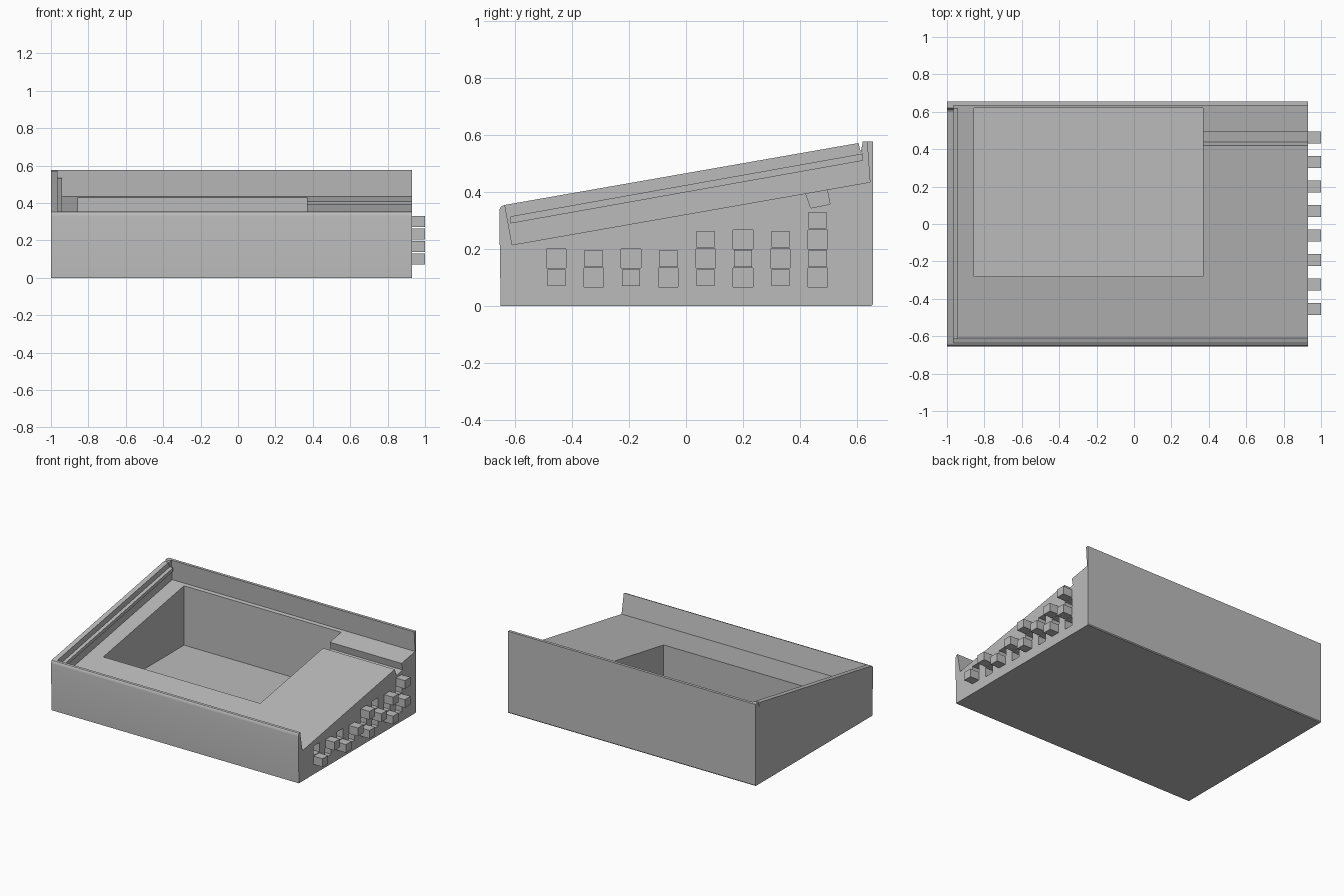
import bpy
import bmesh

if "Cube" in bpy.data.objects:
    bpy.data.objects.remove(bpy.data.objects["Cube"], do_unlink=True)

grey = bpy.data.materials.new("plain grey")
grey.use_nodes = True
COLOUR = (0.5, 0.5, 0.5, 1)
grey.diffuse_color = COLOUR
grey.node_tree.nodes["Principled BSDF"].inputs["Base Color"].default_value = COLOUR


def add_prism(bm, profile, x0, x1):
    """Extrude a (y, z) profile along x."""
    face = bm.faces.new([bm.verts.new((x0, y, z)) for y, z in profile])
    out = bmesh.ops.extrude_face_region(bm, geom=[face])
    verts = [v for v in out["geom"] if isinstance(v, bmesh.types.BMVert)]
    bmesh.ops.translate(bm, verts=verts, vec=(x1 - x0, 0, 0))


def rect(y, z, width, height):
    w, h = width / 2, height / 2
    return [(y - w, z - h), (y + w, z - h), (y + w, z + h), (y - w, z + h)]


def make(name, prisms):
    bm = bmesh.new()
    for profile, x0, x1 in prisms:
        add_prism(bm, profile, x0, x1)
    bmesh.ops.recalc_face_normals(bm, faces=bm.faces)
    mesh = bpy.data.meshes.new(name)
    bm.to_mesh(mesh)
    bm.free()
    mesh.materials.append(grey)
    obj = bpy.data.objects.new(name, mesh)
    bpy.context.collection.objects.link(obj)
    return obj


LEFT, RIGHT, TIP = -1.0, 0.93, 1.0

# Wedge housing with rounded front lip and a small notch near the back
body = make("housing", [([
    (-0.65, 0), (-0.655, 0.33), (-0.653, 0.342), (-0.647, 0.351), (-0.635, 0.355),
    (0.605, 0.572), (0.613, 0.54), (0.62, 0.577), (0.655, 0.577),
    (0.655, 0.006), (0.65, 0)], LEFT, RIGHT)])

# Sloping tray, deep pocket and cable channel
tray = make("tray_cutter", [([
    (-0.61, 0.215), (0.645, 0.435), (0.624, 0.73), (-0.703, 0.73)], -0.965, 1.1)])
pocket = make("pocket_cutter", [(rect(0.17, 0.412, 0.9, 0.8), -0.855, 0.37)])
channel = make("channel_cutter", [([
    (0.438, 0.344), (0.505, 0.358), (0.487, 0.446), (0.407, 0.43)], 0.3, 1.1)])

# Pegs and sockets alternate over a stepped grid on the end wall
pegs, sockets = [], []
for col in range(8):
    y = -0.455 + 0.131 * col
    rows = 2 if col < 4 else 3 if col < 7 else 4
    for row in range(rows):
        z = 0.1 + 0.067 * row
        if (col + row) % 2 == 0:
            pegs.append((rect(y, z, 0.063, 0.058), RIGHT - 0.01, TIP))
        else:
            sockets.append((rect(y, z, 0.069, 0.066), RIGHT - 0.075, 1.1))
make("pegs", pegs)
socket = make("socket_cutter", sockets)

# Cut the housing and discard the cutters
cutters = [tray, pocket, channel, socket]
for cutter in cutters:
    cutter.hide_render = True
    mod = body.modifiers.new(cutter.name, "BOOLEAN")
    mod.operation = "DIFFERENCE"
    mod.solver = "EXACT"
    mod.object = cutter
bpy.context.view_layer.update()
graph = bpy.context.evaluated_depsgraph_get()
result = bpy.data.meshes.new_from_object(body.evaluated_get(graph))
body.modifiers.clear()
body.data = result
for cutter in cutters:
    bpy.data.objects.remove(cutter, do_unlink=True)

# Guide rail along the inside of the side wall
make("guide_rail", [([
    (-0.615, 0.29), (0.62, 0.51), (0.62, 0.535), (-0.615, 0.315)], -0.975, -0.94)])

# Soften the rounded front lip only
bpy.ops.object.select_all(action="DESELECT")
body.select_set(True)
bpy.context.view_layer.objects.active = body
bpy.ops.object.shade_smooth_by_angle(angle=0.6)
